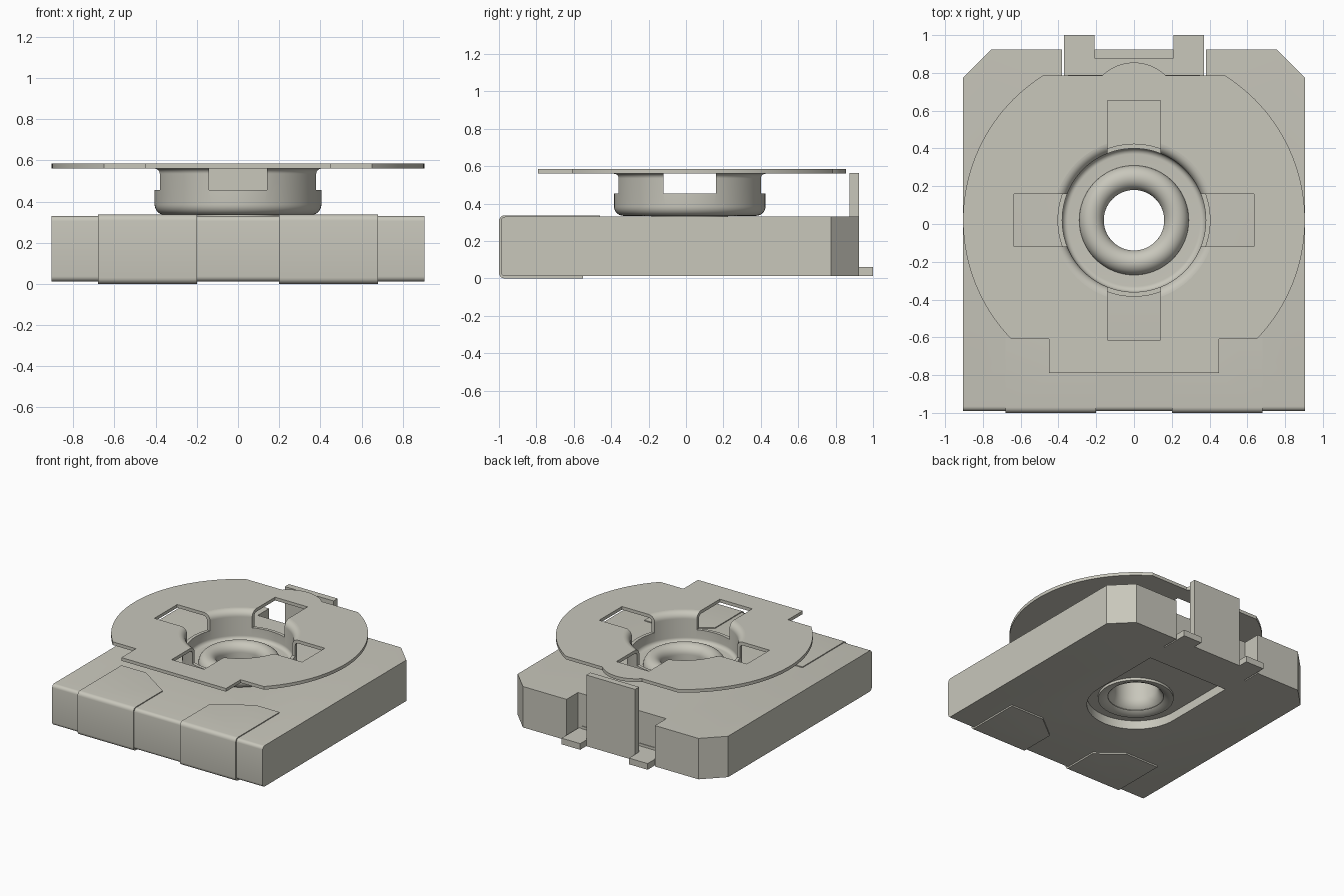
import bpy, bmesh
from math import asin, cos, sin, pi, radians

cube = bpy.data.objects.get("Cube")
if cube:
    bpy.data.objects.remove(cube)

CY = 0.02  # rotor axis position along y

# One warm grey for every part
grey = bpy.data.materials.new("warm_grey")
grey.use_nodes = True
grey.diffuse_color = (0.58, 0.57, 0.50, 1)
grey.node_tree.nodes["Principled BSDF"].inputs["Base Color"].default_value = (0.58, 0.57, 0.50, 1)


def finish(bm, name):
    bmesh.ops.recalc_face_normals(bm, faces=bm.faces)
    mesh = bpy.data.meshes.new(name)
    bm.to_mesh(mesh)
    bm.free()
    mesh.materials.append(grey)
    obj = bpy.data.objects.new(name, mesh)
    bpy.context.collection.objects.link(obj)
    return obj


def prism(name, plan, z0, z1, round_front=None):
    """Extrude a plan outline; optionally round front edges at the given heights."""
    bm = bmesh.new()
    face = bm.faces.new([bm.verts.new((x, y, z0)) for x, y in plan])
    new = bmesh.ops.extrude_face_region(bm, geom=[face])["geom"]
    bmesh.ops.translate(bm, vec=(0, 0, z1 - z0),
                        verts=[g for g in new if isinstance(g, bmesh.types.BMVert)])
    if round_front:
        radius, heights = round_front
        front = min(y for x, y in plan) + 1e-4
        edges = [e for e in bm.edges
                 if all(v.co.y < front for v in e.verts)
                 and any(all(abs(v.co.z - h) < 1e-4 for v in e.verts) for h in heights)]
        bmesh.ops.bevel(bm, geom=edges, offset=radius, segments=5, profile=0.5, affect='EDGES')
    return finish(bm, name)


def rect(x0, x1, y0, y1):
    return [(x0, y0), (x1, y0), (x1, y1), (x0, y1)]


def arc(cx, cy, rx, ry, a0, a1, n=8):
    return [(cx + rx * cos(a0 + (a1 - a0) * i / n), cy + ry * sin(a0 + (a1 - a0) * i / n))
            for i in range(n + 1)]


def mirrored(half):
    """Close a right-hand outline with its mirror image, skipping points on the axis."""
    return half + [(-x, y) for x, y in reversed(half) if x > 1e-5]


def lathe(name, profile, steps=96):
    """Spin a closed radius/height profile about the rotor axis."""
    bm = bmesh.new()
    rings = [[bm.verts.new((r * cos(2 * pi * i / steps), CY + r * sin(2 * pi * i / steps), z))
              for r, z in profile] for i in range(steps)]
    n = len(profile)
    for i in range(steps):
        a, b = rings[i], rings[(i + 1) % steps]
        for j in range(n):
            k = (j + 1) % n
            bm.faces.new((a[j], b[j], b[k], a[k]))
    return finish(bm, name)


def cut(obj, *cutters):
    for c in cutters:
        c.hide_render = True
        mod = obj.modifiers.new("cut", 'BOOLEAN')
        mod.operation = 'DIFFERENCE'
        mod.solver = 'EXACT'
        mod.object = c
    bpy.context.view_layer.update()
    dg = bpy.context.evaluated_depsgraph_get()
    mesh = bpy.data.meshes.new_from_object(obj.evaluated_get(dg))
    obj.modifiers.clear()
    obj.data = mesh


# Base block with chamfered rear corners, rear notch and rounded front edges
base = prism("base_block", mirrored([(0.905, -0.99), (0.905, 0.775), (0.755, 0.925),
                                     (0.38, 0.925), (0.38, 0.785)]),
             0.012, 0.33, (0.025, (0.012, 0.33)))
bore = prism("bore_cutter", arc(0, CY, 0.2, 0.2, 0, 2 * pi, 48)[:-1], -0.2, 0.5)
recess = prism("recess_cutter",
               [(0.35, 0.7), (-0.35, 0.7)] + arc(0, CY, 0.35, 0.35, pi, 2 * pi, 40),
               -0.1, 0.08)
cut(base, recess, bore)

# Front contacts: thin folded pads wrapping over and under the front edge
for side, label in ((1, "left"), (-1, "right")):
    def pad(rear, inner_rear, knee):
        pts = [(0.2, -1), (0.68, -1), (0.68, rear), (knee, rear), (0.2, inner_rear)]
        return [(side * x, y) for x, y in pts]
    prism("front_contact_top_" + label, pad(-0.46, -0.64, 0.47), 0.17, 0.337, (0.03, (0.337,)))
    prism("front_contact_bottom_" + label, pad(-0.55, -0.70, 0.39), 0, 0.17, (0.03, (0,)))

# Rear terminal: flat strip, two feet and an upright blade
prism("rear_terminal_strip", rect(-0.35, 0.35, 0.6, 0.79), 0.012, 0.08)
prism("rear_terminal_bridge", rect(-0.37, 0.37, 0.785, 0.875), 0.012, 0.06)
for side, label in ((1, "left"), (-1, "right")):
    prism("rear_terminal_foot_" + label,
          rect(*sorted((side * 0.21, side * 0.37)), 0.875, 1.0), 0.012, 0.06)
prism("rear_terminal_blade", rect(-0.21, 0.21, 0.875, 0.925), 0.012, 0.565)

# Rotor plate: trimmed disc with a front tab and a small rear bulge
R = 0.905
outline = [(0.45, -0.79), (0.45, -0.61)]
outline += arc(0, CY, R, R, asin((-0.61 - CY) / R), asin((0.785 - CY) / R), 40)
outline += arc(0, 0.614, 0.241, 0.241, radians(45.2), pi / 2, 10)
plate = prism("rotor_plate", mirrored(outline), 0.56, 0.585)
hole = prism("plate_hole_cutter", arc(0, CY, 0.43, 0.43, 0, 2 * pi, 96)[:-1], 0.4, 0.7)

# Rotor cup: thin drawn wall, flared at the rim and rounded at the floor
cup = lathe("rotor_cup",
            [(0.2, 0.335)] + arc(0.355, 0.385, 0.05, 0.05, -pi / 2, 0)
            + arc(0.43, 0.535, 0.025, 0.025, pi, pi / 2, 6)
            + arc(0.43, 0.535, 0.05, 0.05, pi / 2, pi)
            + arc(0.35, 0.39, 0.03, 0.03, 0, -pi / 2) + [(0.2, 0.36)])

# Cross-shaped driver slots through plate and cup wall
S, W = 0.635, 0.14
cross = [(S, -W), (S, W), (W, W), (W, S), (-W, S), (-W, W),
         (-S, W), (-S, -W), (-W, -W), (-W, -S), (W, -S), (W, -W)]
slots = prism("slot_cutter", [(x, y + CY) for x, y in cross], 0.455, 0.8)
cut(plate, hole, slots)
cut(cup, slots)

# Central eyelet with rolled lips at both ends
lathe("eyelet",
      arc(0.225, 0.36, 0.065, 0.065, 0, pi, 16)
      + arc(0.27, 0.16, 0.11, 0.1, pi, 1.5 * pi, 10)
      + [(0.27, 0.081), (0.205, 0.081), (0.205, 0.35)])

# Remove the cutters and smooth the curved surfaces
for helper in (bore, recess, hole, slots):
    bpy.data.objects.remove(helper)
bpy.ops.object.select_all(action='DESELECT')
for obj in bpy.context.collection.objects:
    if obj.type == 'MESH':
        obj.select_set(True)
        bpy.context.view_layer.objects.active = obj
bpy.ops.object.shade_smooth_by_angle(angle=radians(30))
